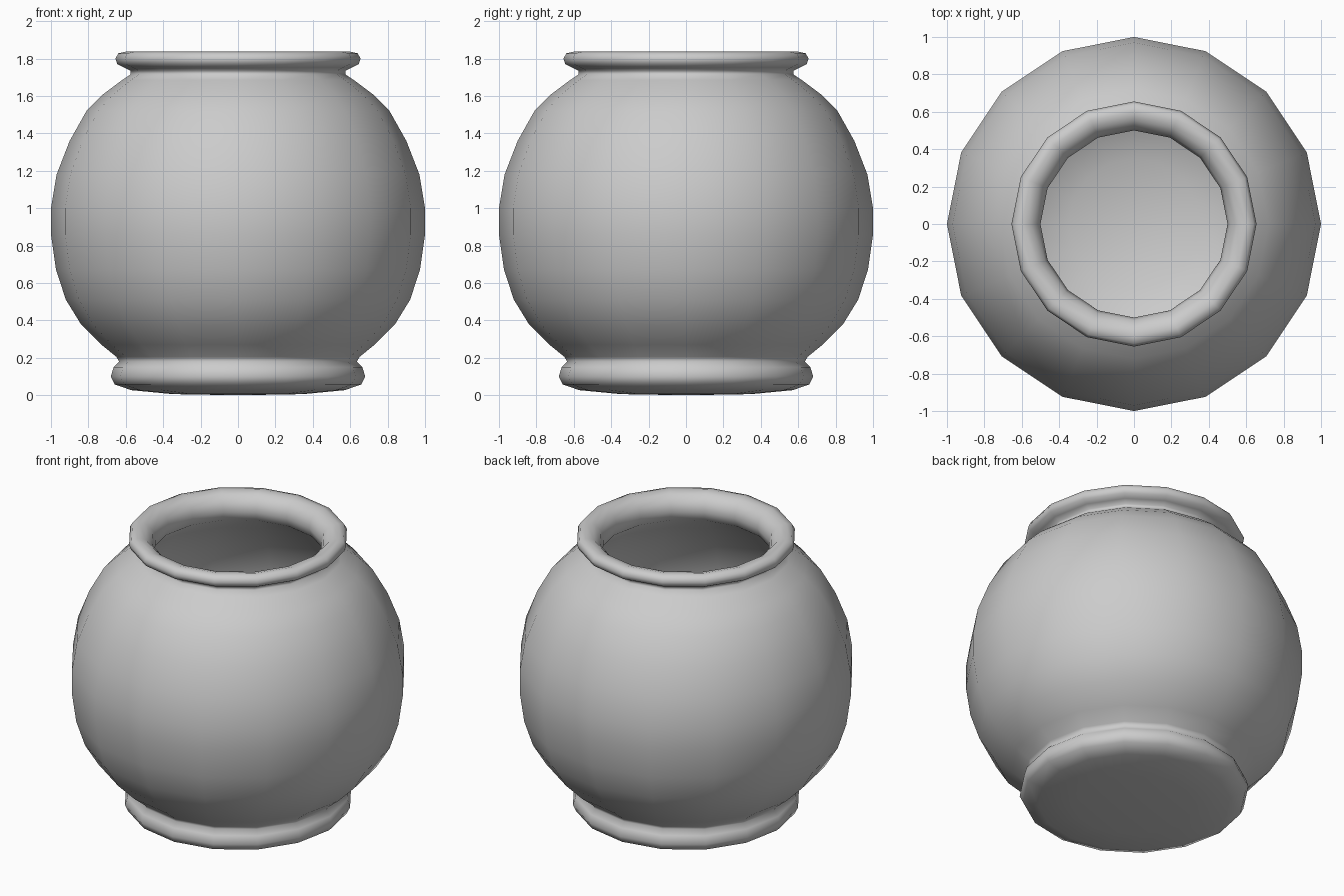
import bpy, bmesh
from math import cos, sin, pi

if "Cube" in bpy.data.objects:
    bpy.data.objects.remove(bpy.data.objects["Cube"])

SIDES = 16


def lathe(name, profile):
    """Revolve (radius, z) points around z; zero-radius ends become poles."""
    bm = bmesh.new()
    rings = []
    for r, z in profile:
        if r == 0:
            rings.append([bm.verts.new((0, 0, z))] * SIDES)
        else:
            rings.append([bm.verts.new((r * cos(2 * pi * i / SIDES), r * sin(2 * pi * i / SIDES), z))
                          for i in range(SIDES)])
    for a, b in zip(rings, rings[1:]):
        for i in range(SIDES):
            j = (i + 1) % SIDES
            corners = list(dict.fromkeys((a[i], a[j], b[j], b[i])))
            bm.faces.new(corners)
    bmesh.ops.recalc_face_normals(bm, faces=bm.faces)
    for f in bm.faces:
        f.smooth = True
    mesh = bpy.data.meshes.new(name)
    bm.to_mesh(mesh)
    bm.free()
    obj = bpy.data.objects.new(name, mesh)
    bpy.context.collection.objects.link(obj)
    return obj


# Rounded foot, from the centre of the underside up to the waist
foot = [(0, 0), (0.35, 0.006), (0.57, 0.027), (0.66, 0.058), (0.68, 0.10),
        (0.665, 0.15), (0.635, 0.18)]
# Round belly, outside
belly = [(0.65, 0.205), (0.73, 0.27), (0.84, 0.38), (0.92, 0.51), (0.973, 0.67), (1.0, 0.86),
         (1.0, 1.0), (0.97, 1.18), (0.90, 1.36), (0.81, 1.52), (0.72, 1.61), (0.62, 1.685)]
# Neck and rolled lip
lip = [(0.575, 1.715), (0.575, 1.735), (0.61, 1.752), (0.645, 1.77), (0.655, 1.80),
       (0.64, 1.828), (0.60, 1.837), (0.555, 1.825), (0.515, 1.785), (0.50, 1.73)]
# Inside of the wall, down to the floor
inside = [(0.52, 1.67), (0.67, 1.55), (0.83, 1.34), (0.90, 1.16), (0.93, 0.98), (0.93, 0.87),
          (0.90, 0.69), (0.84, 0.53), (0.73, 0.37), (0.58, 0.24), (0.35, 0.15), (0, 0.12)]

lathe("round_pot", foot + belly + lip + inside)
